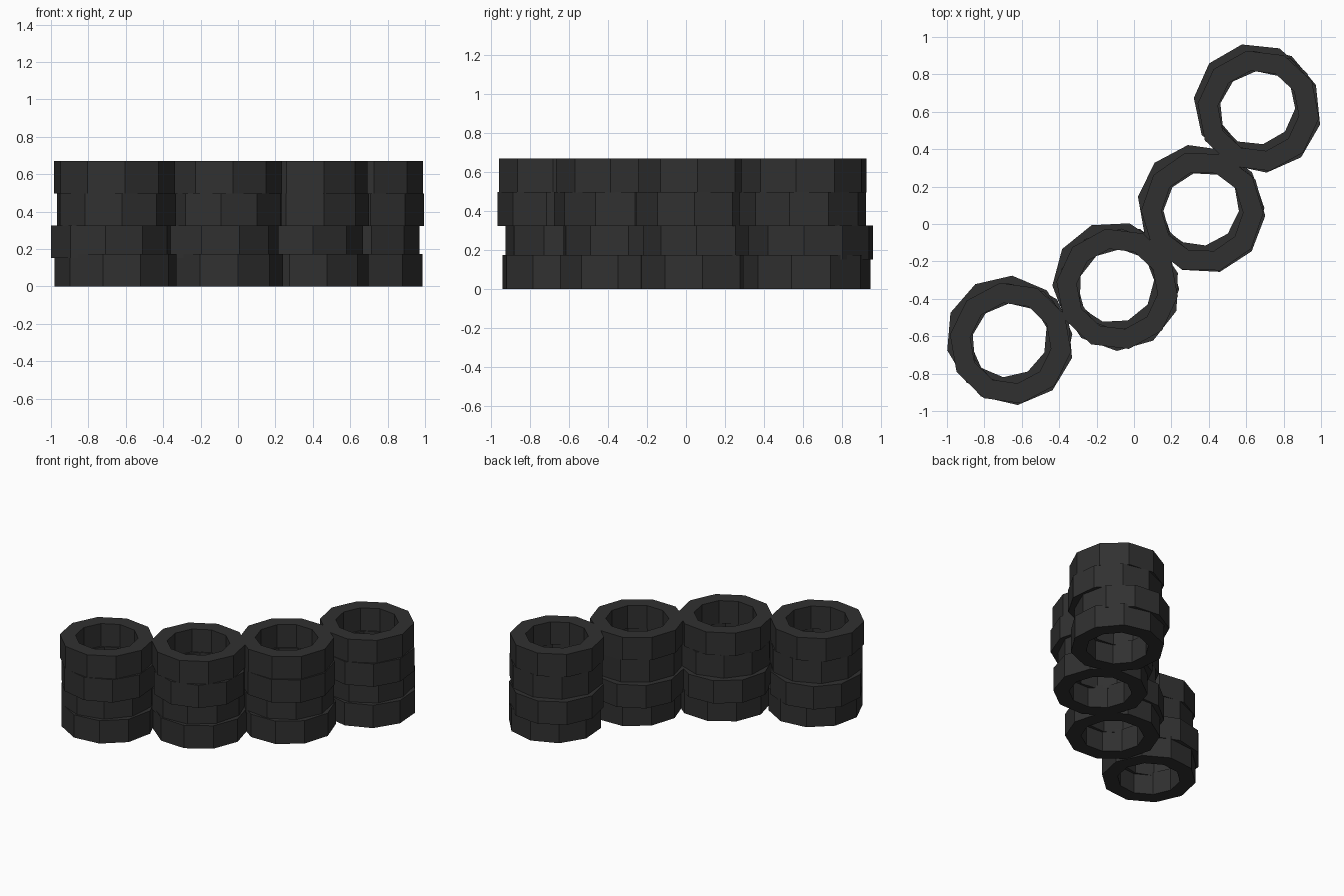
import bpy, bmesh
from math import cos, sin, radians

if "Cube" in bpy.data.objects:
    bpy.data.objects.remove(bpy.data.objects["Cube"])

SIDES, R_OUT, R_IN, H = 10, 0.327, 0.218, 0.174

rubber = bpy.data.materials.new("dark_rubber")
rubber.diffuse_color = (0.03, 0.03, 0.03, 1)
rubber.use_nodes = True
rubber.node_tree.nodes["Principled BSDF"].inputs["Base Color"].default_value = rubber.diffuse_color


def tyre(name, x, y, z, phase):
    """Ten-sided ring: a square section swept round the axis."""
    bm = bmesh.new()
    section = [(R_OUT, 0), (R_OUT, H), (R_IN, H), (R_IN, 0)]
    rings = []
    for i in range(SIDES):
        a = radians(phase + 360 * i / SIDES)
        rings.append([bm.verts.new((r * cos(a), r * sin(a), h)) for r, h in section])
    for i in range(SIDES):
        p, q = rings[i], rings[(i + 1) % SIDES]
        for k in range(4):
            n = (k + 1) % 4
            bm.faces.new((p[k], q[k], q[n], p[n]))
    bmesh.ops.recalc_face_normals(bm, faces=bm.faces)
    mesh = bpy.data.meshes.new(name)
    bm.to_mesh(mesh)
    bm.free()
    mesh.materials.append(rubber)
    ob = bpy.data.objects.new(name, mesh)
    ob.location = (x, y, z)
    bpy.context.collection.objects.link(ob)


# Tiers: sideways shift and base height, shared by every stack
tiers = [(0.005, -0.005, 0.0), (-0.02, 0.015, 0.151),
         (0.01, -0.025, 0.323), (0.0, -0.02, 0.496)]
# Stacks: centre and the turn of each tyre, bottom to top
stacks = [
    (-0.66, -0.617, (6, 13, 23, 28)),
    (-0.09, -0.327, (33, 3, 16, 29)),
    (0.365, 0.085, (1, 28, 33, 35)),
    (0.665, 0.625, (22, 30, 24, 29)),
]
for s, (sx, sy, turns) in enumerate(stacks, 1):
    for t, ((dx, dy, z), turn) in enumerate(zip(tiers, turns), 1):
        tyre(f"tyre_stack{s}_tier{t}", sx + dx, sy + dy, z, turn)
